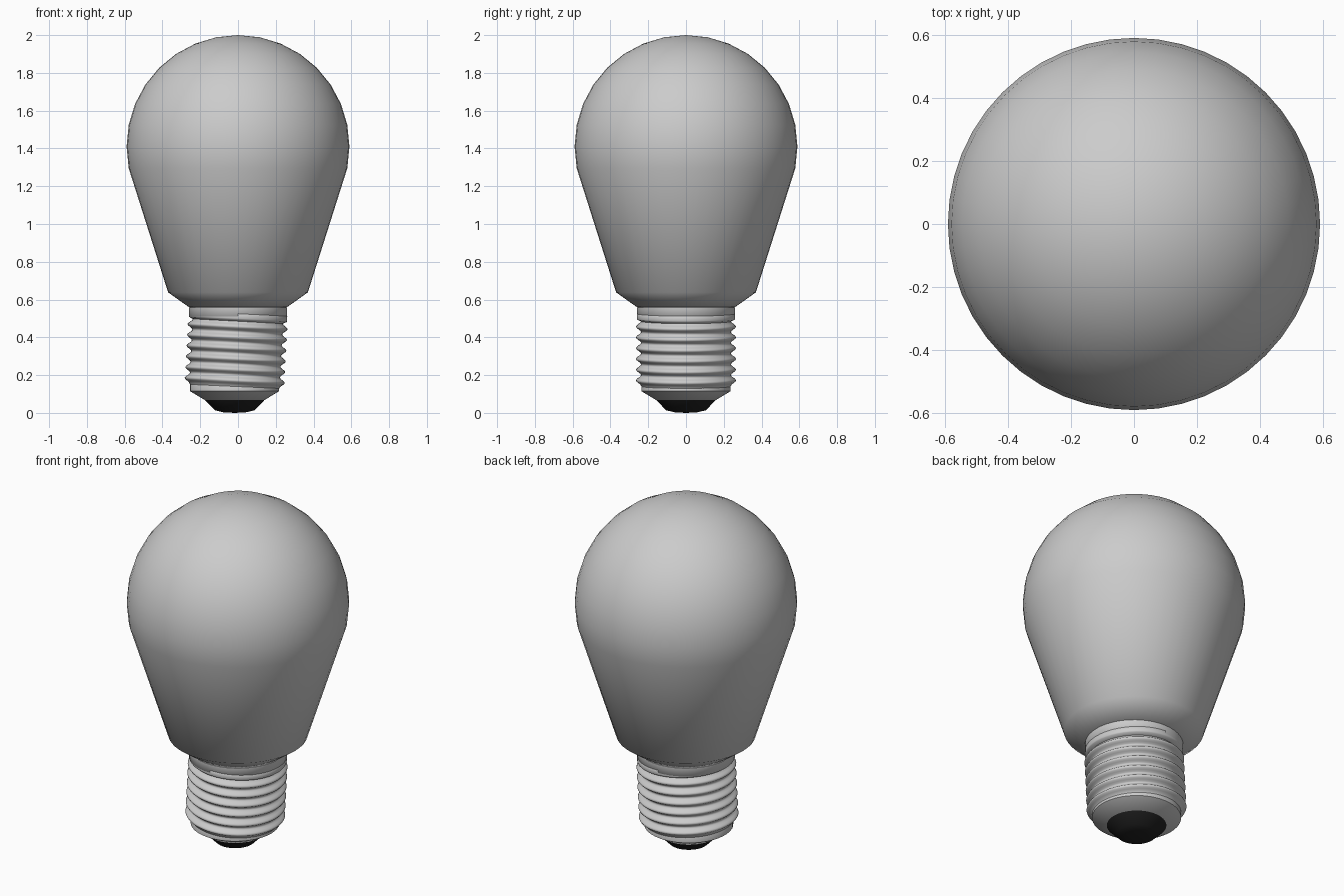
import bpy, bmesh
from math import sin, cos, pi, radians, tan
from mathutils import Matrix, Vector

if "Cube" in bpy.data.objects:
    bpy.data.objects.remove(bpy.data.objects["Cube"])

SEG = 48


def lathe(name, profile, colour=None, angle=60):
    """Spin a (radius, height) profile, listed bottom to top, around z."""
    bm = bmesh.new()
    vs = [bm.verts.new((r, 0, z)) for r, z in profile]
    es = [bm.edges.new(p) for p in zip(vs, vs[1:])]
    bmesh.ops.spin(bm, geom=vs + es, axis=(0, 0, 1), cent=(0, 0, 0),
                   angle=2 * pi, steps=SEG, use_merge=True)
    bmesh.ops.remove_doubles(bm, verts=bm.verts[:], dist=1e-5)
    bmesh.ops.recalc_face_normals(bm, faces=bm.faces[:])
    me = bpy.data.meshes.new(name)
    bm.to_mesh(me)
    bm.free()
    ob = bpy.data.objects.new(name, me)
    bpy.context.collection.objects.link(ob)
    if colour:
        mat = bpy.data.materials.new(name + "_colour")
        mat.diffuse_color = colour
        mat.use_nodes = True
        mat.node_tree.nodes["Principled BSDF"].inputs["Base Color"].default_value = mat.diffuse_color
        me.materials.append(mat)
    bpy.ops.object.select_all(action='DESELECT')
    bpy.context.view_layer.objects.active = ob
    ob.select_set(True)
    bpy.ops.object.shade_smooth_by_angle(angle=radians(angle))
    return ob


# Glass: short flare, long cone, round head
R, CZ = 0.59, 1.41
head = [(R * cos(a), CZ + R * sin(a))
        for a in (pi / 16 * i for i in range(-1, 8))] + [(0, CZ + R)]
lathe("glass_bulb", [(0, 0.56), (0.26, 0.56), (0.37, 0.638)] + head)

# Collar under the glass
lathe("collar", [(0.245, 0.50), (0.26, 0.51), (0.26, 0.558), (0.24, 0.565)])

# Screw thread: rounded ridges, tilted slightly to read as a spiral
pitch, mid, amp = 0.057, 0.2515, 0.0135
thread = [(0.225, 0.12), (0.238, 0.143)]
for k in range(6):
    for j in range(8):
        t = j / 8
        thread.append((mid - amp * cos(2 * pi * t), 0.143 + pitch * (k + t)))
thread += [(0.238, 0.485), (0.258, 0.494), (0.26, 0.50), (0.26, 0.525), (0.24, 0.54)]
screw = lathe("screw_thread", thread)
pivot = Matrix.Translation((0, 0, 0.5))
screw.matrix_world = pivot @ Matrix.Rotation(0.053, 4, 'Y') @ pivot.inverted()

# Lower shell and dark contact tip
shell = lathe("lower_shell", [(0, 0.068), (0.158, 0.068), (0.236, 0.115), (0.236, 0.16), (0.2, 0.2)], angle=50)
tip = lathe("contact_tip", [(0, 0.0), (0.06, 0.003), (0.105, 0.014), (0.158, 0.068), (0, 0.07)],
            (0.015, 0.015, 0.015, 1))
for ob in (shell, tip):
    ob.location.x = -0.018
